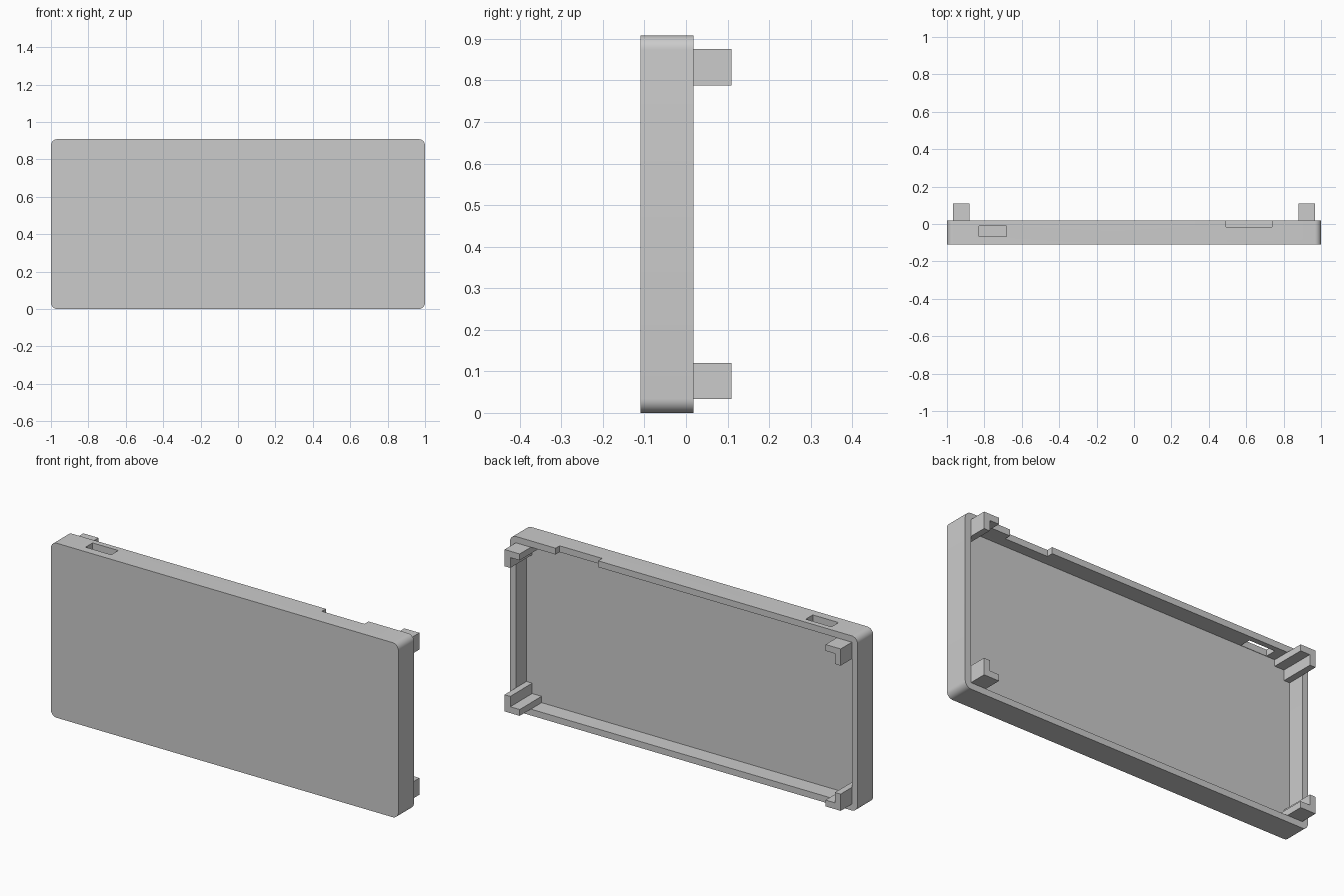
import bpy
import bmesh
from mathutils import Vector

old = bpy.data.objects.get("Cube")
if old:
    bpy.data.objects.remove(old, do_unlink=True)

# Single plain grey plastic
grey = bpy.data.materials.new("grey_plastic")
colour = (0.6, 0.6, 0.6, 1)
grey.diffuse_color = colour
grey.use_nodes = True
grey.node_tree.nodes["Principled BSDF"].inputs["Base Color"].default_value = colour

HEIGHT, FRONT, BACK = 0.908, -0.11, 0.018
WALL, FLOOR = 0.033, -0.07


def finish(name, bm):
    bmesh.ops.recalc_face_normals(bm, faces=bm.faces)
    mesh = bpy.data.meshes.new(name)
    bm.to_mesh(mesh)
    bm.free()
    mesh.materials.append(grey)
    obj = bpy.data.objects.new(name, mesh)
    bpy.context.collection.objects.link(obj)
    return obj


def block(name, low, high, radius=0):
    """Box between two corners, with its depth-wise edges optionally rounded."""
    low, high = Vector(low), Vector(high)
    bm = bmesh.new()
    bmesh.ops.create_cube(bm, size=1)
    for v in bm.verts:
        v.co = (low + high) / 2 + v.co * (high - low)
    if radius:
        edges = [e for e in bm.edges
                 if abs(e.verts[0].co.y - e.verts[1].co.y) > 0.01]
        bmesh.ops.bevel(bm, geom=edges, offset=radius, segments=8,
                        profile=0.5, affect='EDGES')
    return finish(name, bm)


def cut(obj, cutter):
    mod = obj.modifiers.new("cut", 'BOOLEAN')
    mod.operation, mod.solver, mod.object = 'DIFFERENCE', 'EXACT', cutter
    bpy.ops.object.select_all(action='DESELECT')
    bpy.context.view_layer.objects.active = obj
    obj.select_set(True)
    bpy.ops.object.modifier_apply(modifier=mod.name)
    bpy.data.objects.remove(cutter, do_unlink=True)


# Tray-shaped cover, hollow at the back
cover = block("cover_shell", (-1, FRONT, 0), (1, BACK, HEIGHT), 0.034)
cut(cover, block("cavity", (WALL - 1, FLOOR, WALL),
                 (1 - WALL, 0.2, HEIGHT - WALL), 0.008))

# Port slot and open notch through the top wall
cut(cover, block("port_slot", (-0.83, -0.068, 0.82), (-0.682, -0.01, 1)))
cut(cover, block("rim_notch", (0.493, -0.015, 0.82), (0.738, 0.1, 1)))
bpy.ops.object.shade_smooth_by_angle(angle=0.6)


def corner_clip(name, side, top):
    """L-shaped post standing in a corner of the cavity."""
    size, thick = 0.087, 0.033
    profile = [(0, 0), (size, 0), (size, thick), (thick, thick),
               (thick, size), (0, size)]
    bm = bmesh.new()
    verts = []
    for a, b in profile:
        z = WALL + b
        verts.append(bm.verts.new((side * (1 - WALL - a), FLOOR - 0.005,
                                   HEIGHT - z if top else z)))
    face = bm.faces.new(verts)
    out = bmesh.ops.extrude_face_region(bm, geom=[face])["geom"]
    for v in out:
        if isinstance(v, bmesh.types.BMVert):
            v.co.y = 0.11
    return finish(name, bm)


# Four locating clips
for side, side_name in ((1, "left"), (-1, "right")):
    for top, level in ((True, "top"), (False, "bottom")):
        corner_clip(f"{level}_{side_name}_clip", side, top)
